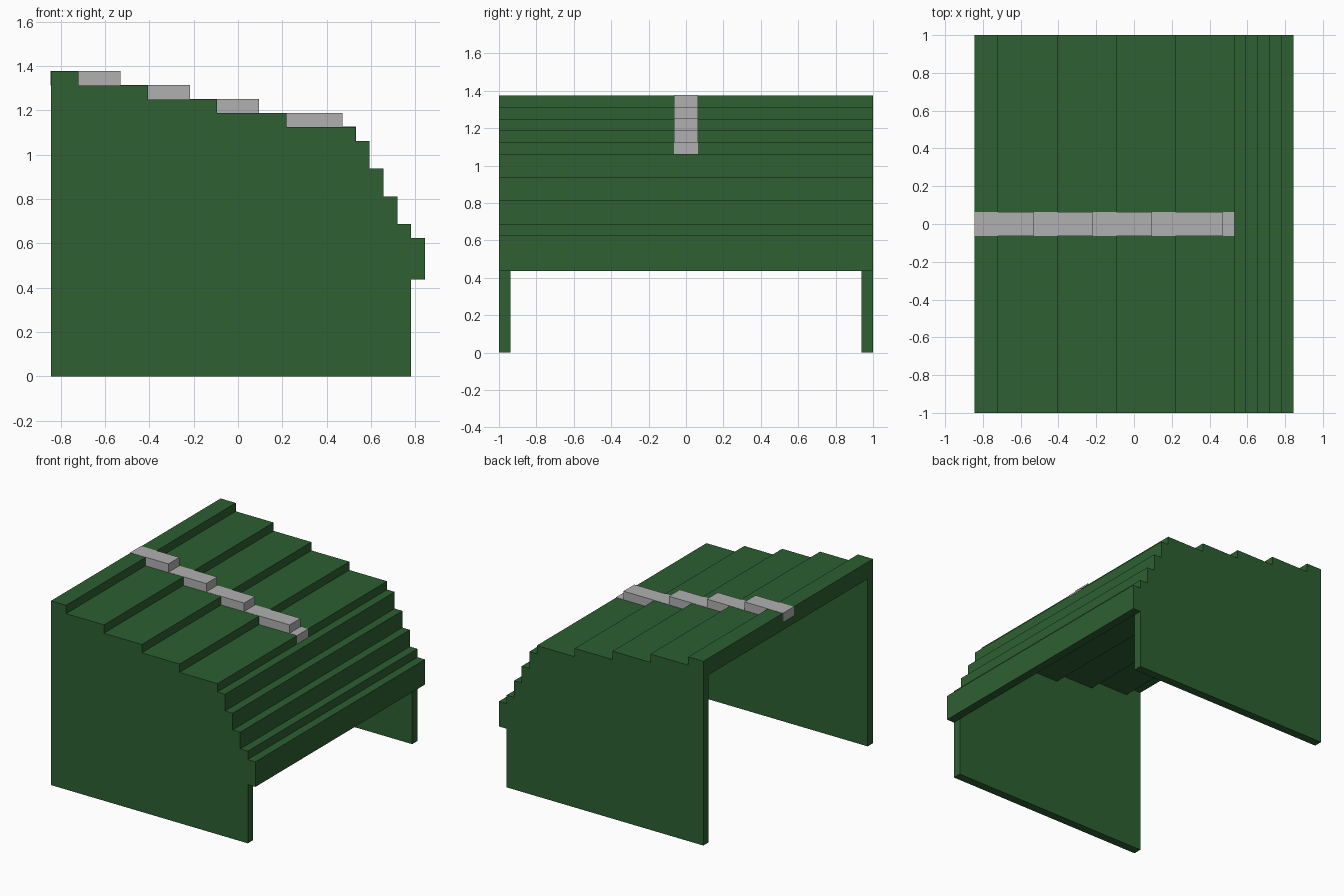
import bpy, bmesh

if "Cube" in bpy.data.objects:
    bpy.data.objects.remove(bpy.data.objects["Cube"])

U = 1 / 16           # model grid unit
X0 = -13.5           # back edge, in grid units


def material(name, rgb):
    m = bpy.data.materials.new(name)
    m.diffuse_color = (*rgb, 1)
    m.use_nodes = True
    m.node_tree.nodes["Principled BSDF"].inputs["Base Color"].default_value = m.diffuse_color
    return m


GREEN = material("dark green", (0.026, 0.116, 0.032))
GREY = material("light grey", (0.434, 0.434, 0.440))


def extrude_profile(name, pts, y0, y1, mat):
    """Extrude an xz outline (grid units) from y0 to y1."""
    bm = bmesh.new()
    vs = [bm.verts.new((x * U, y0 * U, z * U)) for x, z in pts]
    face = bm.faces.new(vs)
    r = bmesh.ops.extrude_face_region(bm, geom=[face])
    new = [v for v in r["geom"] if isinstance(v, bmesh.types.BMVert)]
    bmesh.ops.translate(bm, verts=new, vec=(0, (y1 - y0) * U, 0))
    bmesh.ops.recalc_face_normals(bm, faces=bm.faces)
    me = bpy.data.meshes.new(name)
    bm.to_mesh(me)
    bm.free()
    me.materials.append(mat)
    ob = bpy.data.objects.new(name, me)
    bpy.context.collection.objects.link(ob)
    return ob


# Steps from back to front: (width, top, underside)
steps = [(2, 22, 20), (5, 21, 19), (5, 20, 18), (5, 19, 17), (5, 18, 16),
         (1, 17, 14), (1, 15, 12), (1, 13, 10), (1, 11, 9), (1, 10, 7)]
top, under = [], []
x = X0
for w, t, b in steps:
    top += [(x, t), (x + w, t)]
    under += [(x, b), (x + w, b)]
    x += w

# Stepped roof and curved front, one continuous shell
extrude_profile("stepped_hood", top + under[::-1], -15, 15, GREEN)

# Side walls, with the front lip overhanging their lower edge
wall = top + [(13.5, 7), (12.5, 7), (12.5, 0), (X0, 0)]
for side, y in (("left", 15), ("right", -16)):
    extrude_profile(side + "_side_wall", wall, y, y + 1, GREEN)

# Grey centre strip, made of overlapping blocks stepping down the roof
e = 0.03
strip = [(-13.5, -8.5, 22), (-8.5, -3.5, 21), (-3.5, 1.5, 20),
         (1.5, 7.5, 19), (7.5, 8.5, 18)]
for i, (a, b, t) in enumerate(strip):
    pts = [(a - e, t - 1), (b + e, t - 1), (b + e, t + e), (a - e, t + e)]
    extrude_profile(f"centre_strip_{i + 1}", pts, -1 - e, 1 + e, GREY)
